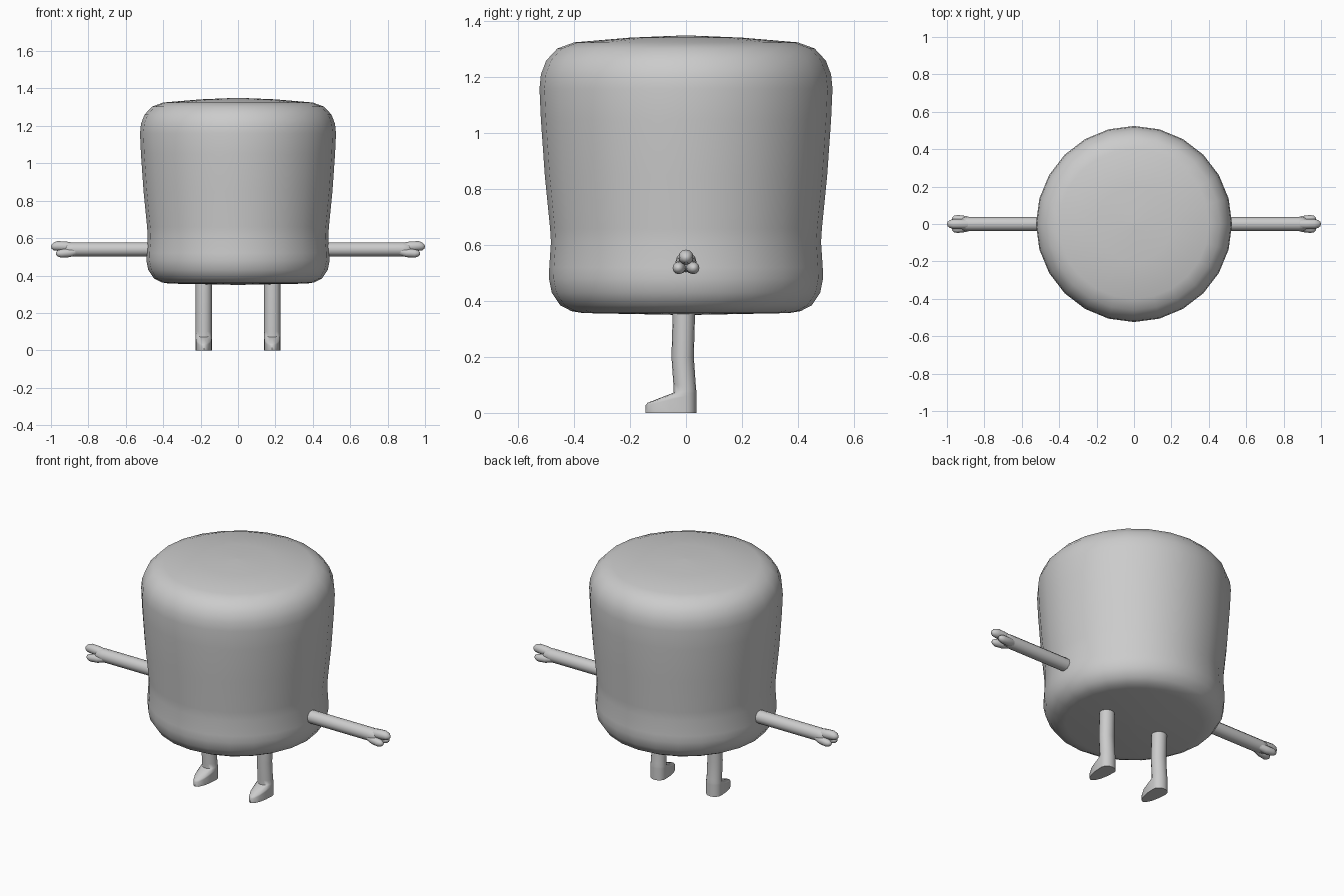
import bpy, bmesh, math

if "Cube" in bpy.data.objects:
    bpy.data.objects.remove(bpy.data.objects["Cube"])

grey = bpy.data.materials.new("plain_grey")
grey.diffuse_color = (0.6, 0.6, 0.6, 1)
grey.use_nodes = True
grey.node_tree.nodes["Principled BSDF"].inputs["Base Color"].default_value = grey.diffuse_color


def loft(name, rings, angle=50):
    """Join equal-sized vertex rings into a capped, smooth tube."""
    bm = bmesh.new()
    rows = [[bm.verts.new(p) for p in ring] for ring in rings]
    n = len(rows[0])
    for a, b in zip(rows, rows[1:]):
        for i in range(n):
            j = (i + 1) % n
            bm.faces.new((a[i], a[j], b[j], b[i]))
    bm.faces.new(rows[0])
    bm.faces.new(rows[-1])
    bmesh.ops.recalc_face_normals(bm, faces=bm.faces)
    me = bpy.data.meshes.new(name)
    bm.to_mesh(me)
    bm.free()
    me.materials.append(grey)
    ob = bpy.data.objects.new(name, me)
    bpy.context.collection.objects.link(ob)
    bpy.ops.object.select_all(action='DESELECT')
    ob.select_set(True)
    bpy.context.view_layer.objects.active = ob
    bpy.ops.object.shade_smooth_by_angle(angle=math.radians(angle))
    return ob


def circle(n):
    return [(math.cos(2 * math.pi * i / n), math.sin(2 * math.pi * i / n)) for i in range(n)]


def x_tube(name, side, stations, n=12):
    """Tube running outwards along x; stations are (x, y, z, radius)."""
    return loft(name, [[(side * x, y + r * c, z + r * s) for c, s in circle(n)]
                       for x, y, z, r in stations])


# Body: soft barrel, wider at the top, with gently domed ends
profile = [(.005, .35), (.37, .357), (.41, .364), (.45, .385), (.48, .43), (.49, .48),
           (.489, .52), (.483, .61), (.486, .66), (.505, .85), (.519, 1.05), (.524, 1.16),
           (.519, 1.21), (.50, 1.26), (.46, 1.303), (.40, 1.325), (.20, 1.342), (.005, 1.35)]
loft("body", [[(r * c, r * s, z) for c, s in circle(24)] for r, z in profile], 60)

for side, label in ((-1, "left"), (1, "right")):
    # Arm
    x_tube(label + "_arm", side, [(.44, 0, .54, .0375), (.88, 0, .54, .0375),
                                  (.91, 0, .54, .035), (.925, 0, .54, .024)])
    # Upper middle finger
    x_tube(label + "_middle_finger", side, [
        (.87, 0, .548, .026), (.92, 0, .555, .027), (.965, 0, .558, .026),
        (.985, 0, .556, .021), (.996, 0, .555, .012), (1.0, 0, .555, .003)])
    # Two lower fingers
    for k, tag in ((-1, "front"), (1, "back")):
        x_tube(f"{label}_{tag}_finger", side, [
            (.86, k * .012, .53, .02), (.90, k * .02, .521, .023), (.945, k * .026, .518, .022),
            (.962, k * .027, .518, .017), (.971, k * .027, .518, .010), (.974, k * .027, .518, .002)])

    # Leg with slight knee bend, flowing into a wedge foot with a flat sole
    cx = side * .183
    rings = [[(cx + .043 * c, y + .04 * s, z) for c, s in circle(16)]
             for z, y in ((.42, -.008), (.34, -.008), (.2, -.012), (.10, -.005))]
    cy = -.003

    def foot_ring(reach, z_heel, z_toe):
        ring = []
        for c, s in circle(16):
            f = max(0, -s)
            ring.append((cx + .045 * c, cy + s * (reach if s < 0 else .04),
                         z_heel + (z_toe - z_heel) * f))
        return ring

    rings += [foot_ring(.042, .078, .072), foot_ring(.135, .07, .036),
              foot_ring(.142, .06, .026), foot_ring(.142, 0, 0)]
    loft(label + "_leg", rings)
